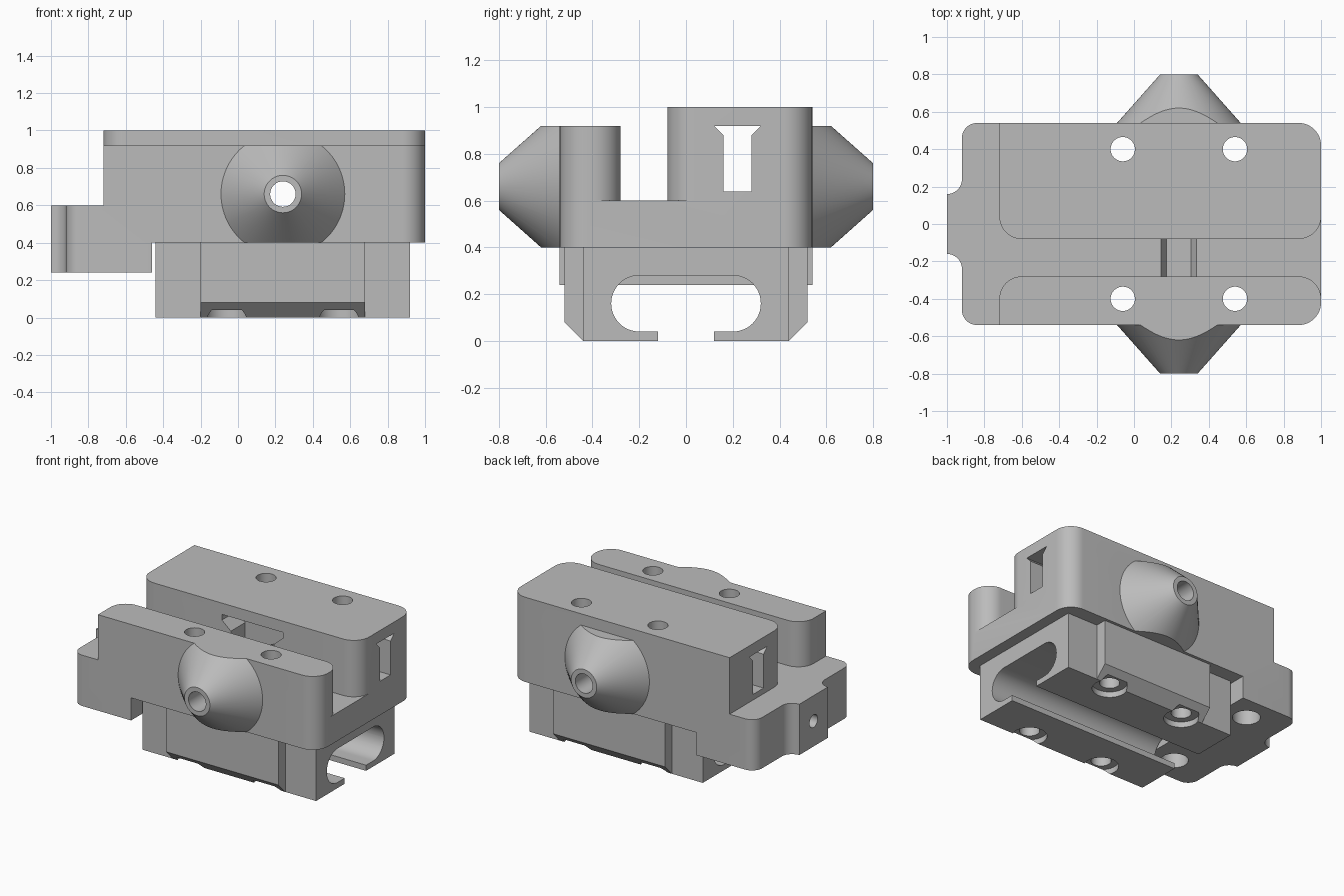
import bpy, bmesh, math
from mathutils import Vector

cube = bpy.data.objects.get("Cube")
if cube:
    bpy.data.objects.remove(cube, do_unlink=True)

grey = bpy.data.materials.new("plain grey")
grey.use_nodes = True
COLOUR = (0.5, 0.5, 0.5, 1)
grey.diffuse_color = COLOUR
grey.node_tree.nodes["Principled BSDF"].inputs["Base Color"].default_value = COLOUR


def outline(points, steps=12):
    """Closed 2D outline; a third value on a point rounds that corner."""
    result = []
    for i, p in enumerate(points):
        c = Vector(p[:2])
        if len(p) < 3:
            result.append(c)
            continue
        a = (Vector(points[i - 1][:2]) - c).normalized()
        b = (Vector(points[(i + 1) % len(points)][:2]) - c).normalized()
        r = p[2]
        centre = c + (a + b) * r          # right-angled corners
        for k in range(steps + 1):
            t = k / steps * math.pi / 2
            result.append(centre - b * r * math.cos(t) - a * r * math.sin(t))
    return [p for i, p in enumerate(result) if (p - result[i - 1]).length > 1e-5]


def prism(name, points, axis, lo, hi):
    """Extrude an outline along an axis."""
    place = {"x": lambda u, v, w: (w, u, v),
             "y": lambda u, v, w: (u, w, v),
             "z": lambda u, v, w: (u, v, w)}[axis]
    bm = bmesh.new()
    face = bm.faces.new([bm.verts.new(place(u, v, lo)) for u, v in outline(points)])
    top = bmesh.ops.extrude_face_region(bm, geom=[face])["geom"]
    bmesh.ops.translate(bm, vec=place(0, 0, hi - lo),
                        verts=[g for g in top if isinstance(g, bmesh.types.BMVert)])
    return finish(name, bm)


def finish(name, bm):
    bmesh.ops.recalc_face_normals(bm, faces=bm.faces)
    mesh = bpy.data.meshes.new(name)
    bm.to_mesh(mesh)
    bm.free()
    mesh.materials.append(grey)
    ob = bpy.data.objects.new(name, mesh)
    bpy.context.collection.objects.link(ob)
    return ob


def box(name, x, y, z):
    return prism(name, [(x[0], y[0]), (x[1], y[0]), (x[1], y[1]), (x[0], y[1])], "z", *z)


def rod(axis, u, v, r, lo, hi, sides=48):
    ring = [(u + r * math.cos(i * math.tau / sides), v + r * math.sin(i * math.tau / sides))
            for i in range(sides)]
    return prism("cutter", ring, axis, lo, hi)


def combine(target, tool, operation="DIFFERENCE"):
    """Apply a boolean and discard the tool."""
    mod = target.modifiers.new("boolean", "BOOLEAN")
    mod.operation, mod.solver, mod.object = operation, "EXACT", tool
    graph = bpy.context.evaluated_depsgraph_get()
    mesh = bpy.data.meshes.new_from_object(target.evaluated_get(graph))
    target.modifiers.clear()
    target.data = mesh
    bpy.data.objects.remove(tool, do_unlink=True)


# Upper carriage: one plan outline with the end nub
half = [(1, 0.54, 0.12), (-0.92, 0.54, 0.08), (-0.92, 0.16, 0.08), (-1, 0.16)]
half[2:] = [(-0.92, 0.24)] + [(-1 + 0.08 * math.cos(t), 0.24 - 0.08 * math.sin(t))
                              for t in [k * math.pi / 20 for k in range(1, 11)]]
mirrored = [(p[0], -p[1], *p[2:]) for p in reversed(half)]
carriage = prism("upper_carriage", half + mirrored, "z", 0.24, 1)

# Raised underside, lower front rail, channel between rails and tail step
combine(carriage, box("cutter", (-0.46, 2), (-2, 2), (0, 0.4)))
combine(carriage, box("cutter", (-2, 2), (-2, -0.18), (0.92, 2)))
R = 0.12
channel = [(-2, -2), (-0.72, -2), (-0.72, -0.28, R), (1, -0.28, R), (1, -0.40), (2, -0.40),
           (2, 0.04), (1, 0.04), (1, -0.08, R), (-0.72, -0.08, R), (-0.72, 2), (-2, 2)]
combine(carriage, prism("cutter", channel, "z", 0.6, 2))

# Tapered side nozzles, flattened above and below
for side in (-1, 1):
    bm = bmesh.new()
    bmesh.ops.create_cone(bm, cap_ends=True, segments=96, radius1=0.402, radius2=0.1, depth=0.34)
    for v in bm.verts:
        v.co = (0.24 + v.co.x, side * (0.63 + v.co.z), 0.66 + v.co.y)
    nozzle = finish("nozzle", bm)
    combine(nozzle, box("limit", (-1, 1), (-1, 1), (0.4, 0.92)), "INTERSECT")
    combine(carriage, nozzle, "UNION")

# Cross bore, nut pocket, keyed slot and inner window
combine(carriage, rod("y", 0.24, 0.66, 0.068, -1, 1))
combine(carriage, rod("y", 0.24, 0.66, 0.13, -0.34, -0.02, 6))
key = [(0.12, 0.92), (0.32, 0.92), (0.28, 0.88), (0.28, 0.64), (0.16, 0.64), (0.16, 0.88)]
combine(carriage, prism("cutter", key, "x", -2, 2))
window = [(-0.07, 0.92), (0.41, 0.92), (0.41, 0.88), (0.34, 0.82), (0.34, 0.64),
          (0, 0.64), (0, 0.82), (-0.07, 0.88)]
combine(carriage, prism("cutter", window, "y", -0.2, 0.08))

# Blind holes in the tail
combine(carriage, rod("x", 0, 0.42, 0.045, -2, -0.6))
for y in (-0.36, 0.36):
    combine(carriage, rod("z", -0.64, y, 0.09, 0, 0.44))

# Lower clamp: chamfered profile, narrowed at both ends
profile = [(0.52, 0.4), (0.52, 0.08), (0.44, 0), (-0.44, 0), (-0.52, 0.08), (-0.52, 0.4)]
clamp = prism("lower_clamp", profile, "x", -0.44, 0.92)
for x in ((-1, -0.2), (0.68, 2)):
    for y in ((-1, -0.44), (0.44, 1)):
        combine(clamp, box("cutter", x, y, (-1, 1)))

# Rail slot, open at the bottom
slot = [(-0.32, 0.04, R), (0.32, 0.04, R - 0.001), (0.32, 0.28, R - 0.001), (-0.32, 0.28, R)]
combine(clamp, prism("cutter", slot, "x", -2, 2))
combine(clamp, box("cutter", (-2, 2), (-0.12, 0.12), (-1, 0.15)))

# Screw holes through both parts, with counterbores below
for x in (-0.06, 0.54):
    for y in (-0.4, 0.4):
        for part in (carriage, clamp):
            combine(part, rod("z", x, y, 0.065, -1, 2))
        combine(clamp, rod("z", x, y, 0.113, -1, 0.04))

for part in (carriage, clamp):
    bpy.ops.object.select_all(action="DESELECT")
    part.select_set(True)
    bpy.context.view_layer.objects.active = part
    bpy.ops.object.shade_smooth_by_angle(angle=math.radians(25))
